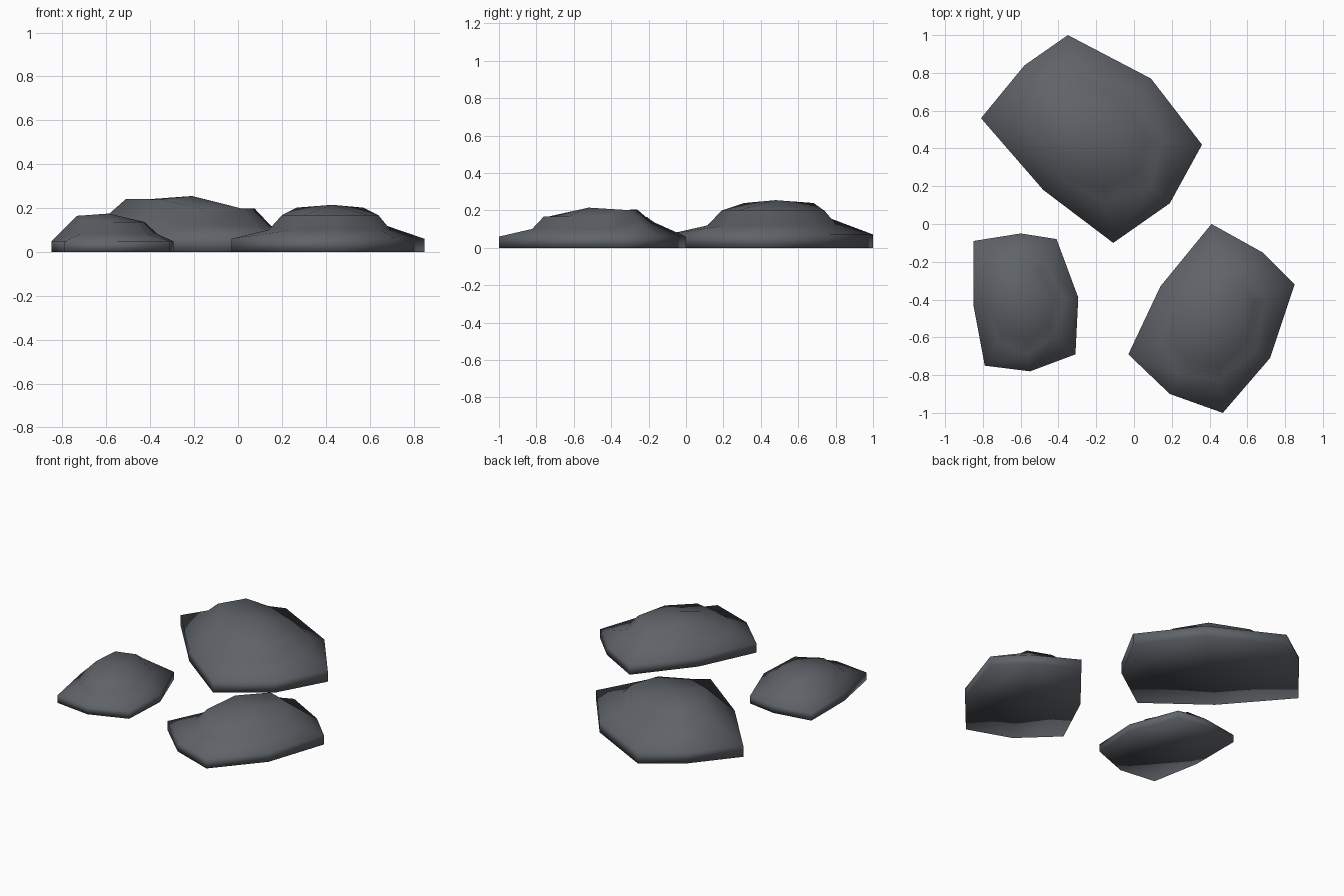
import bpy, bmesh

if "Cube" in bpy.data.objects:
    bpy.data.objects.remove(bpy.data.objects["Cube"])

stone = bpy.data.materials.new("dark_stone")
stone.diffuse_color = (0.115, 0.125, 0.14, 1)
stone.use_nodes = True
stone.node_tree.nodes["Principled BSDF"].inputs["Base Color"].default_value = stone.diffuse_color

# Rings from ground to crown:
# (corner inset, side inset, usual height, height at raised corner, height beside it)
# Insets are fractions of the outline, heights are fractions of the peak.
RINGS = [(1.0, 1.0, 0.0, 0.0, 0.0),
         (1.0, 1.0, 0.28, 0.28, 0.28),
         (0.63, 0.75, 0.47, 0.68, 0.65),
         (0.50, 0.56, 0.78, 0.95, 0.94)]


def make_stone(name, outline, centre, peak):
    """Low closed stone; the outline alternates corner, side and starts at the raised corner."""
    bm = bmesh.new()
    cx, cy = centre
    rings = []
    for kc, ks, z, z_corner, z_side in RINGS:
        ring = []
        for i, (x, y) in enumerate(outline):
            k = ks if i % 2 else kc
            h = z_corner if i == 0 else z_side if i in (1, 7) else z
            ring.append(bm.verts.new((cx + (x - cx) * k, cy + (y - cy) * k, h * peak)))
        rings.append(ring)
    for low, high in zip(rings, rings[1:]):
        for i in range(8):
            j = (i + 1) % 8
            bm.faces.new((low[i], low[j], high[j], high[i]))
    # Crown and base: four quads around a middle point
    for ring, z in ((rings[-1], peak), (rings[0], 0)):
        mid = bm.verts.new((cx, cy, z))
        for i in range(0, 8, 2):
            bm.faces.new((ring[i - 1], ring[i], ring[i + 1], mid))
    bmesh.ops.recalc_face_normals(bm, faces=bm.faces[:])
    for f in bm.faces:
        f.smooth = True
    mesh = bpy.data.meshes.new(name)
    bm.to_mesh(mesh)
    bm.free()
    mesh.materials.append(stone)
    obj = bpy.data.objects.new(name, mesh)
    bpy.context.collection.objects.link(obj)


# Large stone at the back
make_stone("large_stone",
           [(-.81, .56), (-.48, .18), (-.11, -.10), (.19, .11),
            (.36, .42), (.09, .77), (-.35, 1.0), (-.58, .84)],
           (-.21, .48), .255)

# Medium stone at front right
make_stone("medium_stone",
           [(.41, 0), (.14, -.33), (-.03, -.69), (.19, -.90),
            (.47, -1.0), (.72, -.71), (.85, -.32), (.68, -.15)],
           (.43, -.52), .215)

# Small stone at front left
make_stone("small_stone",
           [(-.85, -.09), (-.85, -.43), (-.79, -.75), (-.55, -.78),
            (-.31, -.69), (-.295, -.39), (-.41, -.08), (-.60, -.05)],
           (-.59, -.41), .175)
